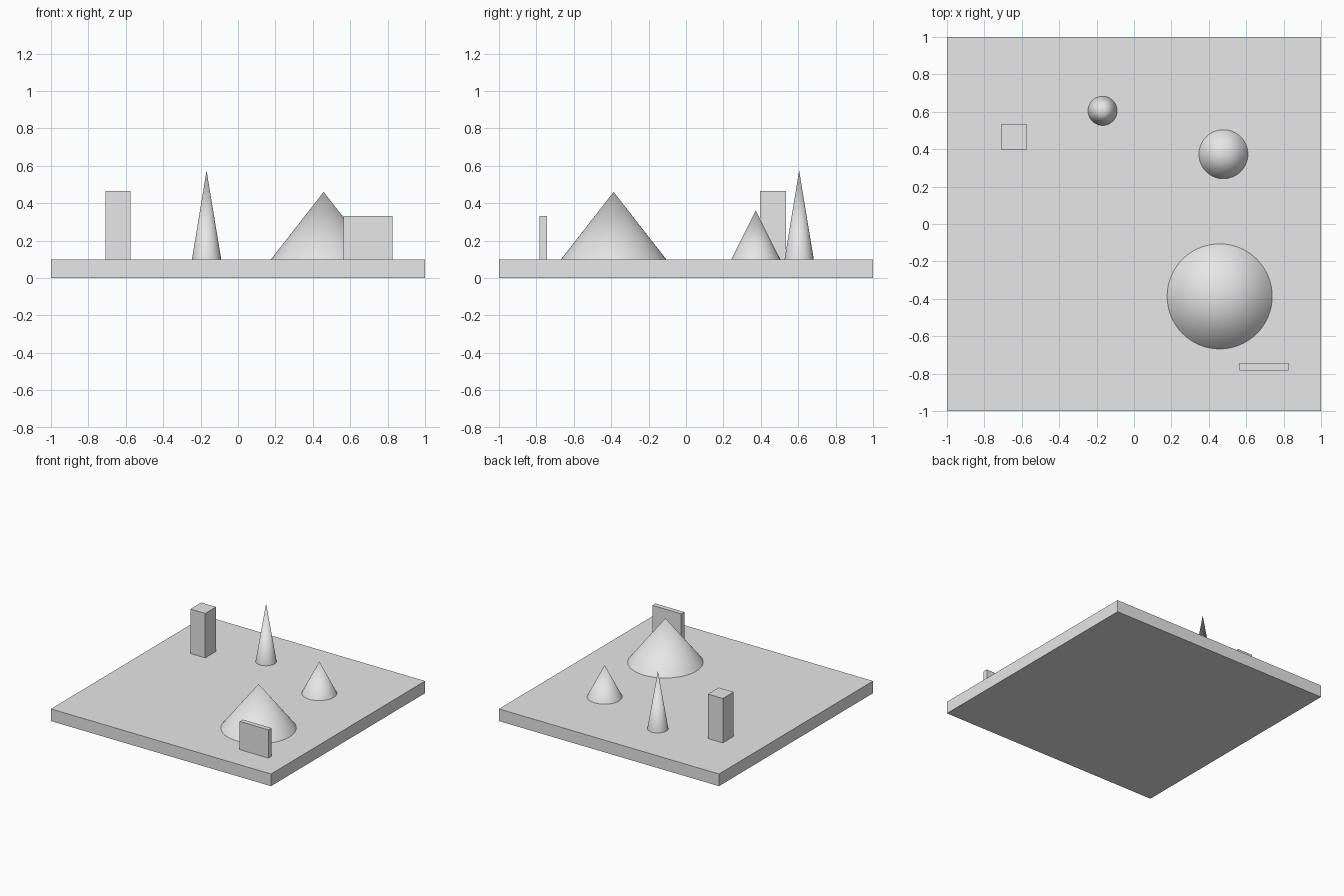
import bpy
from math import radians

cube = bpy.data.objects.get("Cube")
if cube:
    bpy.data.objects.remove(cube, do_unlink=True)

# Single plain grey for every part
grey = bpy.data.materials.new("plain_grey")
grey.use_nodes = True
grey.diffuse_color = (0.8, 0.8, 0.8, 1)
grey.node_tree.nodes["Principled BSDF"].inputs["Base Color"].default_value = (0.8, 0.8, 0.8, 1)

BASE_TOP = 0.1


def finish(name):
    obj = bpy.context.object
    obj.name = name
    obj.data.materials.append(grey)
    return obj


def box(name, x, y, size_x, size_y, bottom, top):
    bpy.ops.mesh.primitive_cube_add(size=1, location=(x, y, (bottom + top) / 2))
    bpy.context.object.scale = (size_x, size_y, top - bottom)
    bpy.ops.object.transform_apply(location=False, rotation=False, scale=True)
    return finish(name)


def cone(name, x, y, radius, top):
    height = top - BASE_TOP
    bpy.ops.mesh.primitive_cone_add(vertices=64, radius1=radius, radius2=0, depth=height,
                                    location=(x, y, BASE_TOP + height / 2))
    bpy.ops.object.shade_smooth_by_angle(angle=radians(30))
    return finish(name)


# Ground slab
box("base_plate", 0, 0, 2, 2, 0, BASE_TOP)

# Upright blocks
box("square_pillar", -0.642, 0.465, 0.135, 0.14, BASE_TOP, 0.465)
box("thin_wall", 0.694, -0.762, 0.262, 0.04, BASE_TOP, 0.332)

# Cones
cone("wide_cone", 0.458, -0.387, 0.281, 0.46)
cone("small_cone", 0.478, 0.373, 0.131, 0.36)
cone("spire_cone", -0.168, 0.605, 0.078, 0.574)
